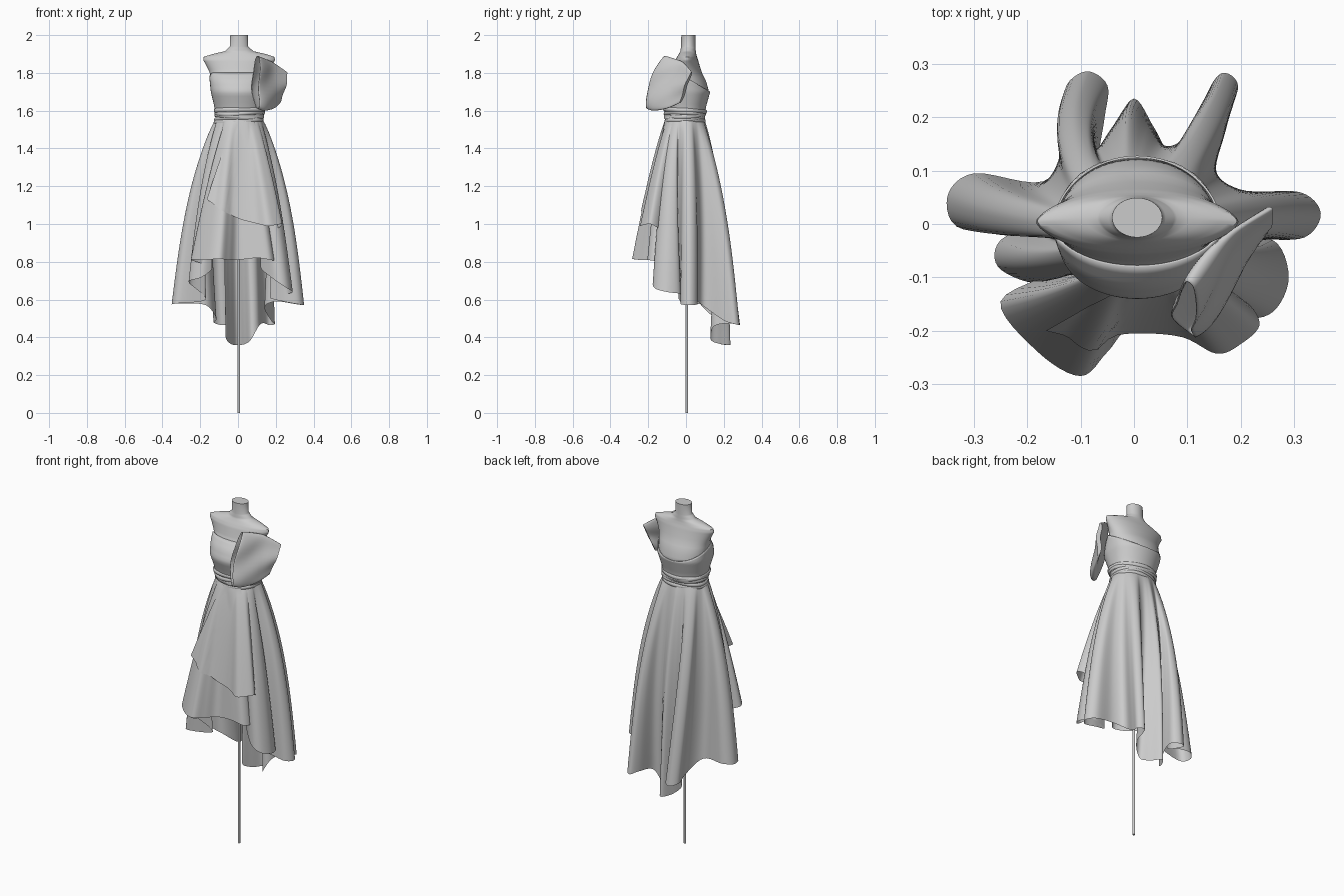
import bpy, bmesh, math
from mathutils import Vector
from mathutils.bvhtree import BVHTree

if "Cube" in bpy.data.objects:
    bpy.data.objects.remove(bpy.data.objects["Cube"])


def loft(name, rows, closed=True, caps=(False, False), angle=50, thick=0):
    """Skin a list of equally long point rows into one smooth object."""
    n = len(rows[0])
    verts = [tuple(p) for r in rows for p in r]
    faces = []
    for i in range(len(rows) - 1):
        for j in range(n if closed else n - 1):
            k = (j + 1) % n
            faces.append((i * n + j, i * n + k, (i + 1) * n + k, (i + 1) * n + j))
    if caps[0]:
        faces.append(tuple(reversed(range(n))))
    if caps[1]:
        faces.append(tuple(range(len(verts) - n, len(verts))))
    me = bpy.data.meshes.new(name)
    me.from_pydata(verts, [], faces)
    bm = bmesh.new()
    bm.from_mesh(me)
    bmesh.ops.recalc_face_normals(bm, faces=bm.faces)
    bm.to_mesh(me)
    bm.free()
    ob = bpy.data.objects.new(name, me)
    bpy.context.collection.objects.link(ob)
    bpy.ops.object.select_all(action='DESELECT')
    ob.select_set(True)
    bpy.context.view_layer.objects.active = ob
    bpy.ops.object.shade_smooth_by_angle(angle=math.radians(angle))
    if thick:
        m = ob.modifiers.new("thickness", 'SOLIDIFY')
        m.thickness = thick
    return verts, faces


def spline(pts, steps, closed):
    """Catmull-Rom curve through the given points."""
    P = [Vector(p) for p in pts]
    n = len(P)
    get = (lambda i: P[i % n]) if closed else (lambda i: P[max(0, min(n - 1, i))])
    out = []
    for i in range(n if closed else n - 1):
        a, b, c, d = (get(i + k) for k in (-1, 0, 1, 2))
        for s in range(steps):
            t = s / steps
            out.append(0.5 * (2 * b + (c - a) * t + (2 * a - 5 * b + 4 * c - d) * t * t
                              + (3 * b - a - 3 * c + d) * t ** 3))
    if not closed:
        out.append(P[-1])
    return out


# Body sections: z, half width, front y, back y, tip sharpness
BODY = [(1.45, .125, -.10, .10, 1), (1.56, .117, -.10, .09, .95), (1.62, .125, -.112, .10, .9),
        (1.70, .144, -.137, .122, .8), (1.76, .150, -.112, .105, .85), (1.80, .155, -.075, .085, 1),
        (1.84, .174, -.064, .072, 1.15), (1.868, .19, -.056, .064, 1.25), (1.885, .187, -.047, .058, 1.3),
        (1.90, .140, -.038, .054, 1.2), (1.915, .075, -.03, .052, 1.1), (1.94, .048, -.026, .05, 1),
        (2.0, .047, -.025, .049, 1)]


def body_point(z, a, grow=0):
    """Point on the body at height z, a = 0 at the front, turning to +x."""
    z = max(BODY[0][0], min(BODY[-1][0], z))
    i = next(k for k in range(len(BODY) - 1) if z <= BODY[k + 1][0] + 1e-9)
    A, B = BODY[i], BODY[i + 1]
    t = (z - A[0]) / (B[0] - A[0])
    _, rx, f, b, e = (p + (q - p) * t for p, q in zip(A, B))
    mid, half = (f + b) / 2, (b - f) / 2 + grow
    c = math.cos(a)
    y = mid - math.copysign(abs(c) ** e, c) * half
    return Vector((.006 + (rx + grow) * math.sin(a), y, z))


RING = [2 * math.pi * k / 64 for k in range(64)]

# Stand pole
loft("stand_pole", [[(.004 + .007 * math.sin(a), .004 - .007 * math.cos(a), z) for a in RING[::4]]
                    for z in (0, 1.5)], caps=(True, True))

# Mannequin torso and neck
zs = [1.45 + .41 * k / 20 for k in range(20)] + [1.86 + .08 * k / 16 for k in range(17)] + [2.0]
loft("mannequin", [[body_point(z, a) for a in RING] for z in zs], caps=(True, True))


# Strapless bodice, high in front and low at the back
def bodice_top(a):
    c = math.cos(a)
    return 1.775 + (.027 * min(1, c * 2) if c > 0 else .075 * c)


loft("bodice", [[body_point(1.55 + t / 16 * (bodice_top(a) - 1.55), a, .006) for a in RING]
                for t in range(17)], thick=.004)

# Wrapped sash made of tilted folds
for k in range(5):
    rows = []
    for a in RING:
        z = 1.545 + .014 * k + .006 * math.sin(a * (1 + k % 2) + k * 1.9)
        p = body_point(z, a, .007 + .003 * math.sin(3 * a + k))
        out = Vector((math.sin(a), -math.cos(a), 0))
        rows.append([p + out * .006 * math.cos(b) + Vector((0, 0, .011 * math.sin(b)))
                     for b in RING[::8]])
    loft(f"sash_fold_{k + 1}", rows + rows[:1])

# Skirt: hem line with deep folds, short in front and long at the back
HEM = [(0, -.19, .81), (.10, -.2, .82), (.17, -.2, .81), (.19, -.15, .80), (.12, -.1, .77),
       (.2, -.17, .7), (.26, -.165, .66), (.29, -.1, .64), (.26, -.03, .63), (.17, -.04, .61),
       (.24, -.03, .59), (.32, -.025, .575), (.35, .02, .57), (.31, .06, .575), (.2, .06, .59),
       (.14, .1, .56), (.175, .2, .49), (.195, .26, .47), (.165, .283, .465), (.135, .24, .475),
       (.11, .15, .46), (.07, .13, .39), (.038, .18, .365), (0, .235, .36), (-.038, .18, .365),
       (-.065, .13, .40), (-.055, .2, .47), (-.05, .26, .47), (-.09, .286, .465), (-.13, .25, .48),
       (-.115, .16, .50), (-.17, .08, .57), (-.3, .095, .58), (-.35, .05, .575), (-.32, -.01, .58),
       (-.17, .01, .60), (-.25, -.03, .68), (-.255, -.08, .7), (-.19, -.11, .72), (-.14, -.09, .77),
       (-.25, -.145, .81), (-.18, -.24, .81), (-.1, -.285, .815), (-.05, -.24, .81)]
hem = spline(HEM, 6, True)


def drape(hem_pts, angles, power, rows, bulge):
    """Hang cloth from the waist to the hem, rounded out over the hips."""
    out = []
    for r in range(rows + 1):
        t = r / rows
        f = t ** power
        row = []
        for h, a in zip(hem_pts, angles):
            w = body_point(1.555, a, .006)
            b = bulge * math.sin(math.pi * t ** .8) * (1 - .85 * max(0, math.cos(a)))
            row.append(Vector((w.x + (h.x - w.x) * f + b * math.sin(a),
                               w.y + (h.y - w.y) * f - b * math.cos(a), w.z + (h.z - w.z) * t)))
        out.append(row)
    return out


skirt = loft("skirt", drape(hem, [2 * math.pi * k / len(hem) for k in range(len(hem))], .87, 36, .034),
             angle=80)

# Asymmetric overskirt lying on the front of the skirt
over = spline([(-.165, -.2, 1.13), (-.09, -.215, 1.08), (0, -.205, 1.03), (.09, -.212, 1.005),
               (.155, -.243, .99), (.2, -.225, .995), (.235, -.19, 1.0), (.215, -.15, .98),
               (.17, -.13, .96)], 6, False)
rows = drape(over, [-.1 + 1.15 * k / (len(over) - 1) for k in range(len(over))], .85, 28, .01)
tree = BVHTree.FromPolygons(*skirt)
for row in rows:
    for j, p in enumerate(row[:int(len(row) * .65)]):
        o = Vector((.01, 0, p.z))
        d = Vector((p.x - .01, p.y, 0))
        hit = tree.ray_cast(o, d.normalized())
        if hit[0] and hit[3] + .005 > d.length:
            row[j] = o + d.normalized() * (hit[3] + .005)
loft("overskirt", rows, closed=False, angle=80)

# Large flattened bow loop on one side of the bust: upper and lower edges
top = spline([(.105, -.11, 1.89), (.14, -.06, 1.875), (.185, -.015, 1.855), (.258, .03, 1.805)], 6, False)
bot = spline([(.105, -.205, 1.61), (.14, -.17, 1.6), (.19, -.1, 1.612), (.222, -.03, 1.642)], 6, False)
rows = []
side = Vector((.8, -.6, 0))
for i, (a, b) in enumerate(zip(top, bot)):
    s = i / (len(top) - 1)
    half = .02 + .016 * math.sin(math.pi * min(1, s * 1.25 + .1)) * (1 - s) - .008 * s
    ring = []
    for q in (2 * math.pi * k / 40 for k in range(40)):
        v = (1 - math.cos(q)) / 2
        mid = math.sin(math.pi * v)
        w = math.copysign(abs(math.sin(q)) ** .7, math.sin(q)) * half
        w += .007 * math.sin(7 * v + 5 * s) * mid
        p = a.lerp(b, v) + side * w
        ring.append(p - Vector((.012, .022, 0)) * mid * (1 - s))
    rows.append(ring)
loft("bow_loop", rows, caps=(False, True), thick=.003)
